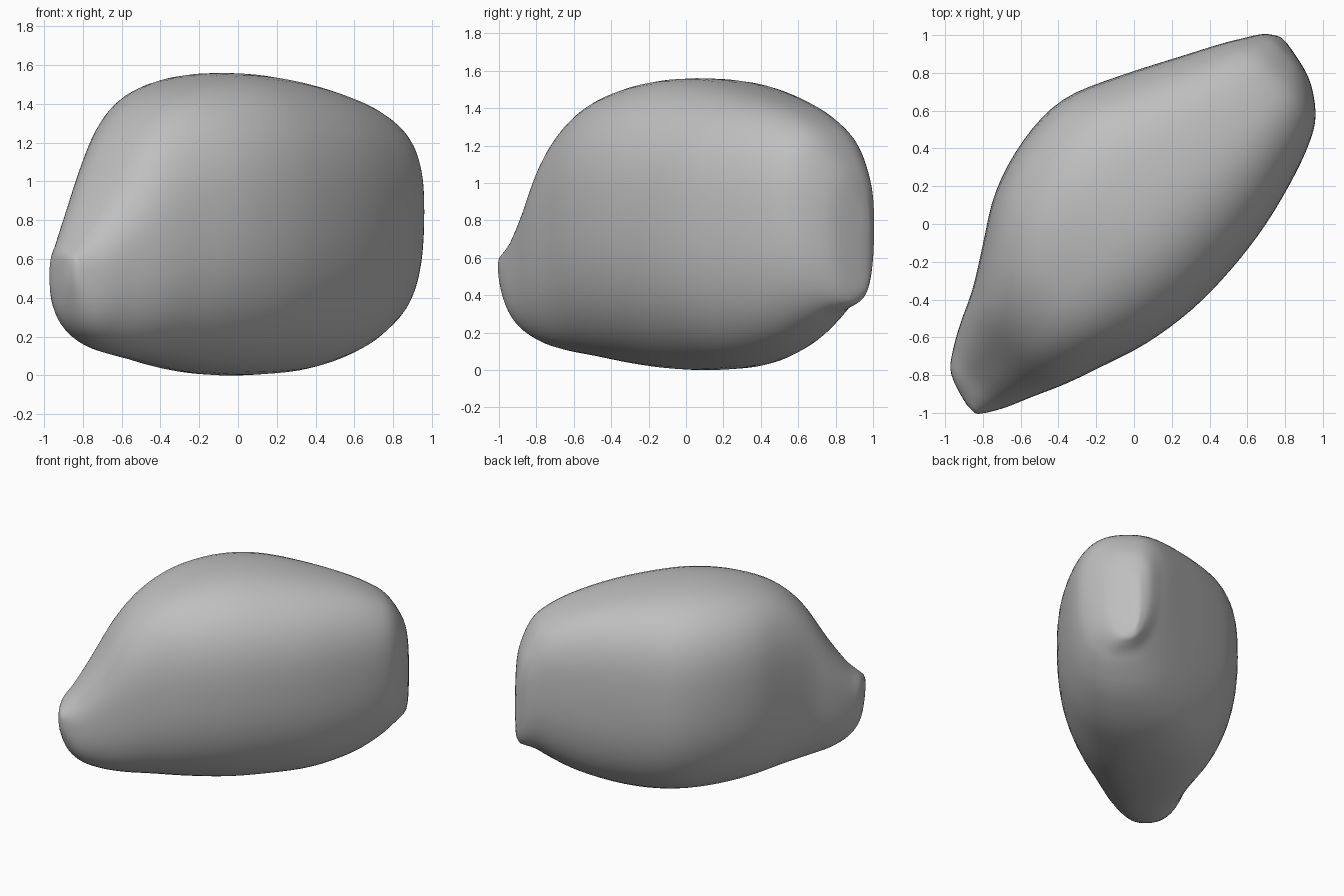
import bpy, bmesh, math
from mathutils import Vector

cube = bpy.data.objects.get("Cube")
if cube:
    bpy.data.objects.remove(cube)

# Boulder sections along its diagonal:
# position, back, front, bottom, top, height of the widest point
STATIONS = [
    (-1.305, 0.05, 0.12, 0.49, 0.61, 0.56),
    (-1.25, -0.12, 0.16, 0.32, 0.67, 0.52),
    (-1.16, -0.20, 0.21, 0.21, 0.76, 0.50),
    (-1.02, -0.28, 0.27, 0.14, 0.96, 0.57),
    (-0.85, -0.36, 0.345, 0.10, 1.23, 0.68),
    (-0.65, -0.485, 0.415, 0.07, 1.41, 0.78),
    (-0.40, -0.64, 0.495, 0.03, 1.51, 0.86),
    (-0.10, -0.73, 0.54, 0.00, 1.56, 0.88),
    (0.20, -0.735, 0.535, 0.00, 1.55, 0.88),
    (0.50, -0.61, 0.495, 0.03, 1.50, 0.88),
    (0.80, -0.455, 0.415, 0.12, 1.42, 0.87),
    (1.00, -0.35, 0.335, 0.23, 1.33, 0.87),
    (1.10, -0.29, 0.26, 0.30, 1.25, 0.85),
    (1.18, -0.24, 0.15, 0.34, 1.12, 0.80),
    (1.22, -0.20, 0.05, 0.37, 1.01, 0.74),
    (1.25, -0.15, -0.10, 0.45, 0.82, 0.66),
]
RING = 56
STEPS = 4
# Squareness of the section corners, by (is front, is upper)
POWERS = {(True, True): 2.45, (True, False): 2.4,
          (False, True): 2.75, (False, False): 2.4}


def smooth_stations(rows, steps):
    """Catmull-Rom interpolation between the sections."""
    rows = [Vector(r) for r in rows]
    out = []
    for i in range(len(rows) - 1):
        a, b = rows[max(i - 1, 0)], rows[i]
        c, d = rows[i + 1], rows[min(i + 2, len(rows) - 1)]
        for k in range(steps):
            t = k / steps
            out.append(b + (c - a) * (t / 2)
                       + (a * 2 - b * 5 + c * 4 - d) * (t * t / 2)
                       + (b * 3 - a - c * 3 + d) * (t ** 3 / 2))
    out.append(rows[-1])
    return out


def section(row):
    """Egg-shaped section with rounded corners."""
    u, back, front, low, high, wide = row
    points = []
    for k in range(RING):
        a = math.tau * k / RING
        ca, sa = math.cos(a), math.sin(a)
        e = 2 / POWERS[ca > 0, sa > 0]
        height = high - wide if sa > 0 else wide - low
        v = (back + front) / 2 + (front - back) / 2 * math.copysign(abs(ca) ** e, ca)
        z = wide + height * math.copysign(abs(sa) ** e, sa)
        points.append(Vector(((u + v) / math.sqrt(2), (u - v) / math.sqrt(2), z)))
    return points


def cap(bm, ring):
    """Close an end with a fan around its centre."""
    middle = bm.verts.new(sum((v.co for v in ring), Vector()) / RING)
    for k in range(RING):
        bm.faces.new((ring[k], ring[(k + 1) % RING], middle))


# Loft the boulder
bm = bmesh.new()
rings = [[bm.verts.new(p) for p in section(row)]
         for row in smooth_stations(STATIONS, STEPS)]
for r, s in zip(rings, rings[1:]):
    for k in range(RING):
        j = (k + 1) % RING
        bm.faces.new((r[k], r[j], s[j], s[k]))
cap(bm, rings[0])
cap(bm, rings[-1])

# Soften the ends and the section edges
for _ in range(2):
    bmesh.ops.smooth_vert(bm, verts=bm.verts, factor=0.5,
                          use_axis_x=True, use_axis_y=True, use_axis_z=True)

bmesh.ops.recalc_face_normals(bm, faces=bm.faces)
mesh = bpy.data.meshes.new("boulder")
bm.to_mesh(mesh)
bm.free()
boulder = bpy.data.objects.new("boulder", mesh)
bpy.context.collection.objects.link(boulder)

# Stone colour
stone = bpy.data.materials.new("stone grey")
stone.use_nodes = True
colour = (0.52, 0.52, 0.52, 1.0)
stone.diffuse_color = colour
for node in stone.node_tree.nodes:
    if node.type == "BSDF_PRINCIPLED":
        node.inputs["Base Color"].default_value = colour
mesh.materials.append(stone)
for polygon in mesh.polygons:
    polygon.use_smooth = True
